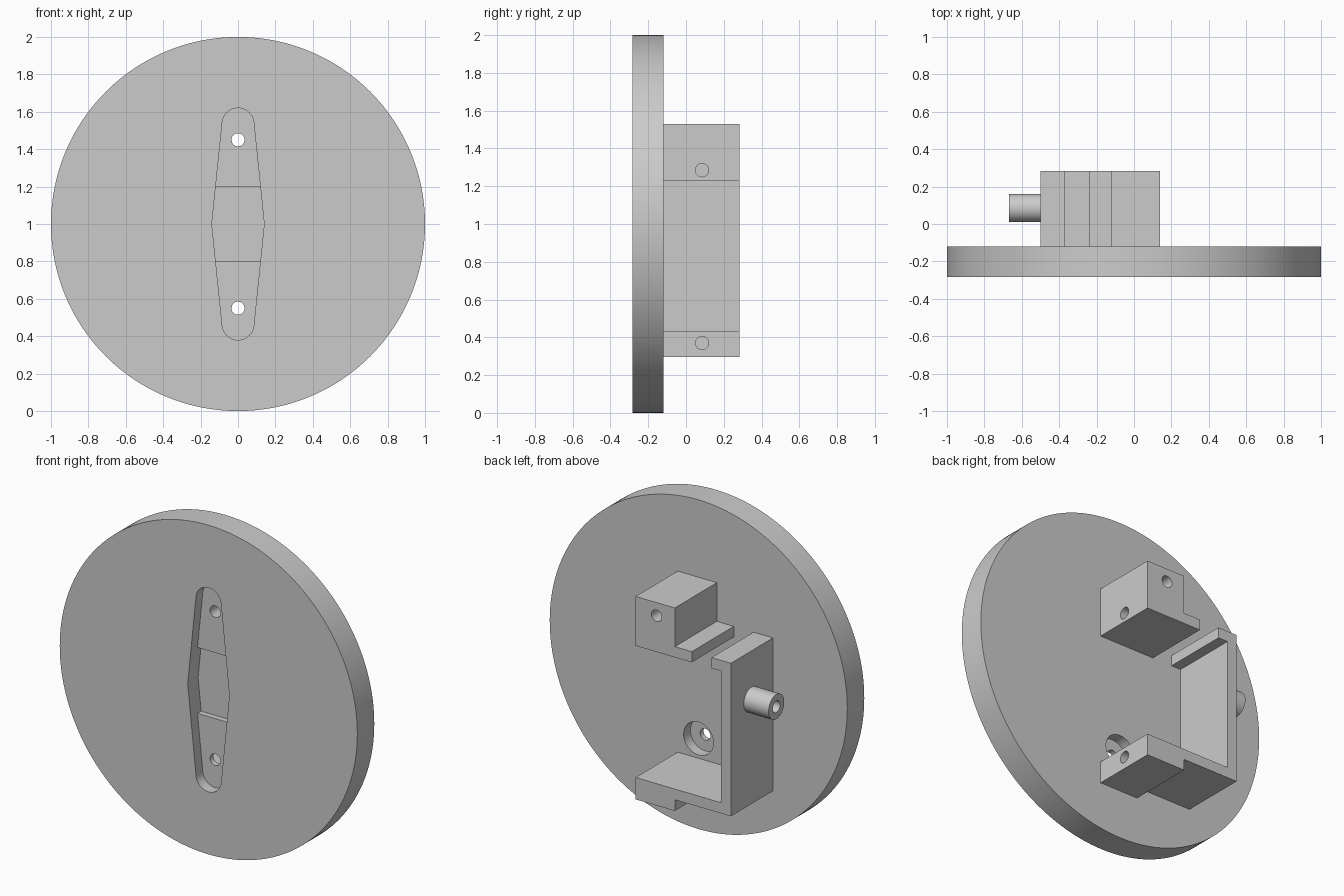
import bpy, bmesh, math
from mathutils import Matrix, Vector

if "Cube" in bpy.data.objects:
    bpy.data.objects.remove(bpy.data.objects["Cube"], do_unlink=True)

FRONT, BACK, REAR = -0.283, -0.12, 0.283   # disc front, disc back, bracket rear
T = 0.065                                  # wall thickness, also the recess depth
HOLE = 0.035
PIN_Y = 0.085

grey = bpy.data.materials.new("plain grey")
grey.use_nodes = True
grey.diffuse_color = (0.6, 0.6, 0.6, 1)
grey.node_tree.nodes["Principled BSDF"].inputs["Base Color"].default_value = (0.6, 0.6, 0.6, 1)


def make(name, bm):
    bmesh.ops.recalc_face_normals(bm, faces=bm.faces)
    mesh = bpy.data.meshes.new(name)
    bm.to_mesh(mesh)
    bm.free()
    mesh.materials.append(grey)
    obj = bpy.data.objects.new(name, mesh)
    bpy.context.collection.objects.link(obj)
    return obj


def extrude_y(name, outline, y0, y1):
    """Prism from an outline of (x, z) points."""
    bm = bmesh.new()
    face = bm.faces.new([bm.verts.new((x, y0, z)) for x, z in outline])
    new = bmesh.ops.extrude_face_region(bm, geom=[face])["geom"]
    verts = [v for v in new if isinstance(v, bmesh.types.BMVert)]
    bmesh.ops.translate(bm, verts=verts, vec=(0, y1 - y0, 0))
    return make(name, bm)


def rod(name, start, end, radius, sides=48):
    """Cylinder between two points."""
    a, b = Vector(start), Vector(end)
    turn = (b - a).to_track_quat('Z', 'Y').to_matrix().to_4x4()
    bm = bmesh.new()
    bmesh.ops.create_cone(bm, cap_ends=True, segments=sides, radius1=radius, radius2=radius,
                          depth=(b - a).length, matrix=Matrix.Translation((a + b) / 2) @ turn)
    return make(name, bm)


def cut(obj, cutters):
    """Subtract the cutters, bake the result and remove them."""
    for c in cutters:
        mod = obj.modifiers.new("cut", 'BOOLEAN')
        mod.operation, mod.solver, mod.object = 'DIFFERENCE', 'EXACT', c
    bpy.context.view_layer.update()
    baked = bpy.data.meshes.new_from_object(obj.evaluated_get(bpy.context.evaluated_depsgraph_get()))
    obj.modifiers.clear()
    obj.data = baked
    for c in cutters:
        bpy.data.objects.remove(c, do_unlink=True)


def recess_outline():
    """Long slot with rounded ends, widest at the middle."""
    r, reach, n = 0.085, 0.535, 24
    top = [(r * math.cos(math.pi * i / n), 1 + reach + r * math.sin(math.pi * i / n))
           for i in range(n + 1)]
    bottom = [(-x, 2 - z) for x, z in top]
    return top + [(-0.14, 1)] + bottom + [(0.14, 1)]


def middle_outline():
    """The part of the slot between the two inner steps."""
    w = 0.14 - 0.055 * 0.2 / 0.535
    return [(w, 1.2), (-w, 1.2), (-0.14, 1), (-w, 0.8), (w, 0.8), (0.14, 1)]


# Round plate with stepped front slot, two screw holes and a rear counterbore
disc = rod("round_plate", (0, FRONT, 1), (0, BACK, 1), 1, 192)
cut(disc, [
    extrude_y("slot_cutter", recess_outline(), FRONT - 0.1, FRONT + T),
    extrude_y("slot_middle_cutter", middle_outline(), FRONT - 0.1, FRONT + 0.1),
    rod("upper_hole_cutter", (0, -0.5, 1.45), (0, 0.1, 1.45), HOLE),
    rod("lower_hole_cutter", (0, -0.5, 0.55), (0, 0.1, 0.55), HOLE),
    rod("counterbore_cutter", (0, BACK - T, 0.55), (0, 0.1, 0.55), 0.1),
])

# Upper block with a thin foot
LEFT, STEP = 0.14, -0.123
upper = extrude_y("upper_block", [
    (LEFT, 1.23), (LEFT, 1.53), (STEP, 1.53), (STEP, 1.23 + T), (-0.237, 1.23 + T), (-0.237, 1.23),
], BACK, REAR)
cut(upper, [
    rod("screw_cutter", (0, -0.5, 1.45), (0, 0.5, 1.45), HOLE),
    rod("side_cutter", (LEFT - 0.2, PIN_Y, 1.285), (0.5, PIN_Y, 1.285), HOLE),
])

# Lower bracket: thick base, floor, side wall and top lip
RIGHT, FLOOR = -0.5, 0.43
lower = extrude_y("lower_bracket", [
    (LEFT, 0.297), (LEFT, FLOOR), (RIGHT + T, FLOOR), (RIGHT + T, 1.23), (RIGHT + 2 * T, 1.23),
    (RIGHT + 2 * T, 1.23 + T), (RIGHT, 1.23 + T), (RIGHT, FLOOR - T), (STEP, FLOOR - T), (STEP, 0.297),
], BACK, REAR)
cut(lower, [rod("side_cutter", (LEFT - 0.2, PIN_Y, 0.37), (0.5, PIN_Y, 0.37), HOLE)])

# Hollow pin on the side wall
pin = rod("side_pin", (RIGHT, PIN_Y, 1), (-0.667, PIN_Y, 1), 0.075)
cut(pin, [rod("pin_cutter", (RIGHT - 0.02, PIN_Y, 1), (-0.9, PIN_Y, 1), HOLE)])

# Smooth round sides, sharp edges
bpy.ops.object.select_all(action='DESELECT')
for obj in (disc, upper, lower, pin):
    obj.select_set(True)
bpy.context.view_layer.objects.active = disc
bpy.ops.object.shade_smooth_by_angle(angle=math.radians(30))
